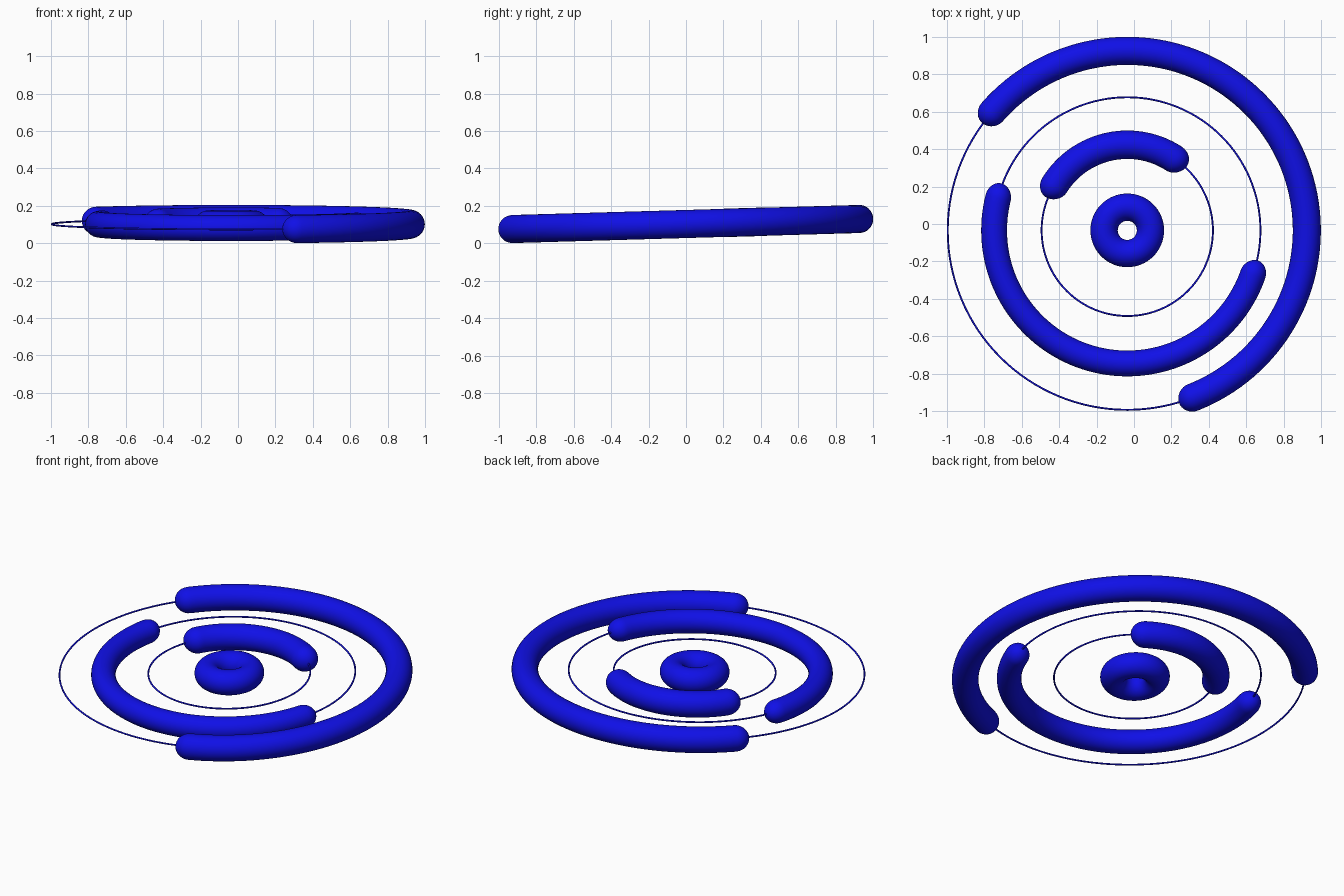
import bpy, bmesh, math
from mathutils import Matrix

if "Cube" in bpy.data.objects:
    bpy.data.objects.remove(bpy.data.objects["Cube"])

blue = bpy.data.materials.new("deep blue")
blue.diffuse_color = (0.005, 0.005, 0.8, 1)
blue.use_nodes = True
blue.node_tree.nodes["Principled BSDF"].inputs["Base Color"].default_value = blue.diffuse_color

# All rings lie in one plane, leaning slightly up towards the back
PLACE = Matrix.Translation((-0.036, -0.034, 0.102)) @ Matrix.Rotation(math.atan(0.029), 4, 'X')


def sweep(name, major, stations, closed, sides):
    """Tube around a circle; stations are (angle, tube radius)."""
    bm = bmesh.new()
    rings = []
    for a, r in stations:
        if r < 1e-6:
            pts = [(major, 0)]
        else:
            pts = [(major + r * math.cos(t), r * math.sin(t))
                   for t in (2 * math.pi * j / sides for j in range(sides))]
        rings.append([bm.verts.new((d * math.cos(a), d * math.sin(a), z)) for d, z in pts])
    pairs = list(zip(rings, rings[1:]))
    if closed:
        pairs.append((rings[-1], rings[0]))
    for p, q in pairs:
        for j in range(sides):
            k = (j + 1) % sides
            if len(p) == 1:
                bm.faces.new((p[0], q[j], q[k]))
            elif len(q) == 1:
                bm.faces.new((p[j], q[0], p[k]))
            else:
                bm.faces.new((p[j], q[j], q[k], p[k]))
    bmesh.ops.recalc_face_normals(bm, faces=bm.faces)
    bm.transform(PLACE)
    for f in bm.faces:
        f.smooth = True
    me = bpy.data.meshes.new(name)
    bm.to_mesh(me)
    bm.free()
    me.materials.append(blue)
    ob = bpy.data.objects.new(name, me)
    bpy.context.collection.objects.link(ob)


def full_ring(name, major, minor, sides, steps=128):
    sweep(name, major, [(2 * math.pi * i / steps, minor) for i in range(steps)], True, sides)


def capped_arc(name, major, minor, start, end, cap=0.08, n=8):
    """Arc between two tip angles in degrees, with rounded ends."""
    a0, a1 = math.radians(start), math.radians(end)
    da = cap / major
    nose = [(da * (1 - math.cos(t)), minor * math.sin(t))
            for t in (math.pi / 2 * i / n for i in range(n + 1))]
    steps = int((end - start) / 2.5)
    body = [(a0 + da + (a1 - a0 - 2 * da) * i / steps, minor) for i in range(1, steps)]
    stations = ([(a0 + d, r) for d, r in nose] + body
                + [(a1 - d, r) for d, r in reversed(nose)])
    sweep(name, major, stations, False, 32)


# Central doughnut
full_ring("centre_doughnut", 0.124, 0.073, 32, 64)

# Fine orbit rings, each carrying one thick rounded arc
for label, major, minor, start, end in (
        ("inner", 0.458, 0.076, 47, 158),
        ("middle", 0.712, 0.069, 159.5, 347),
        ("outer", 0.960, 0.075, -73.3, 143.5)):
    full_ring(label + "_thin_ring", major, 0.005, 10)
    capped_arc(label + "_thick_arc", major, minor, start, end)
